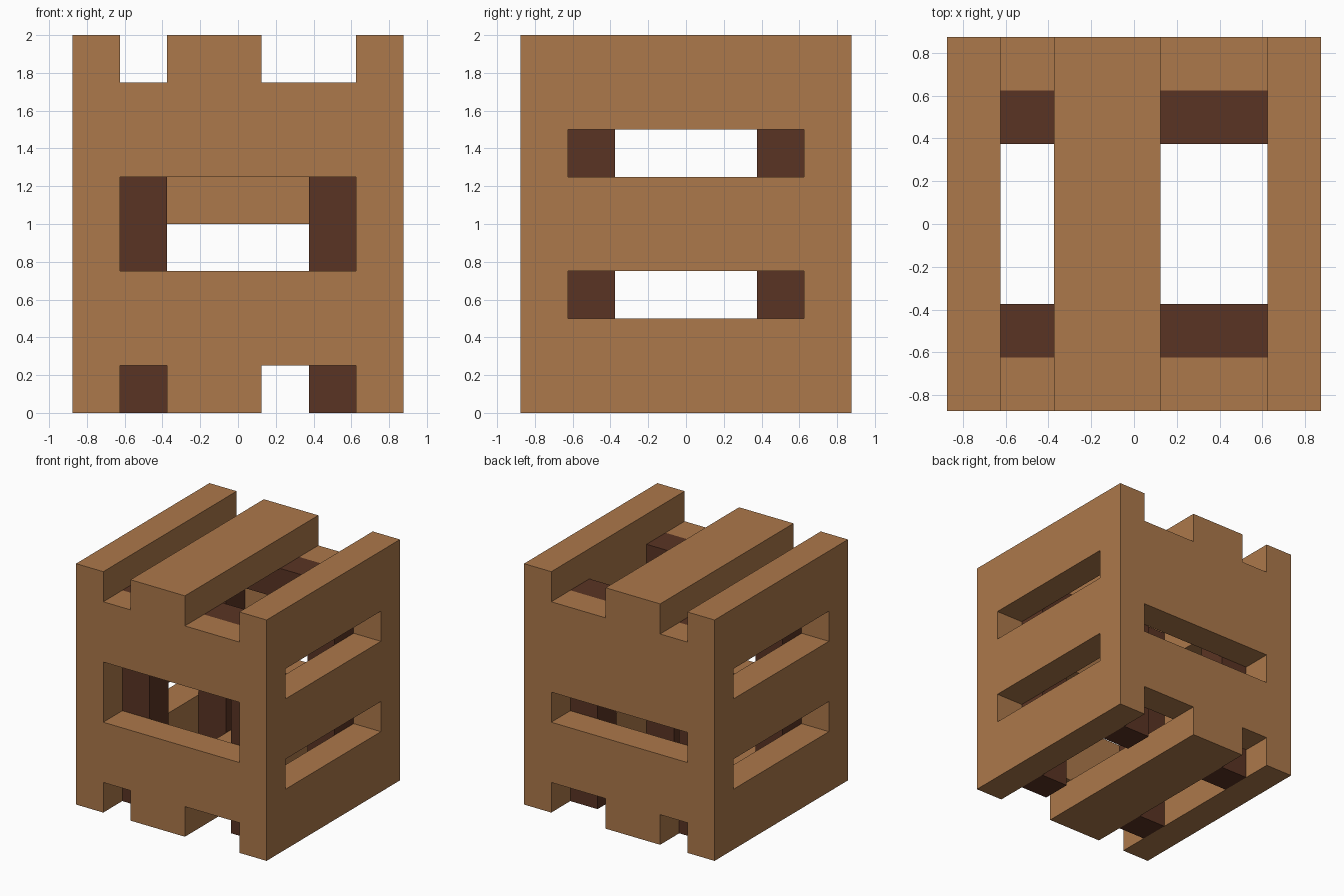
import bpy
import bmesh

cube = bpy.data.objects.get("Cube")
if cube:
    bpy.data.objects.remove(cube, do_unlink=True)


def material(name, rgb):
    m = bpy.data.materials.new(name)
    m.use_nodes = True
    m.diffuse_color = (*rgb, 1)
    m.node_tree.nodes["Principled BSDF"].inputs["Base Color"].default_value = (*rgb, 1)
    return m


light_wood = material("light wood", (0.413, 0.188, 0.069))
dark_wood = material("dark wood", (0.102, 0.034, 0.017))


def box(name, x, y, z, mat):
    """Box between the (low, high) limits on each axis."""
    bm = bmesh.new()
    bmesh.ops.create_cube(bm, size=1)
    for v in bm.verts:
        v.co = [lim[0] if c < 0 else lim[1] for c, lim in zip(v.co, (x, y, z))]
    mesh = bpy.data.meshes.new(name)
    bm.to_mesh(mesh)
    bm.free()
    mesh.materials.append(mat)
    ob = bpy.data.objects.new(name, mesh)
    bpy.context.collection.objects.link(ob)
    return ob


def boolean(target, other, operation):
    """Apply an exact boolean and discard the helper."""
    other.hide_render = True
    mod = target.modifiers.new(operation, 'BOOLEAN')
    mod.operation = operation
    mod.solver = 'EXACT'
    mod.object = other
    bpy.context.view_layer.objects.active = target
    bpy.ops.object.modifier_apply(modifier=mod.name)
    bpy.data.objects.remove(other, do_unlink=True)


OUT, IN, POST = 0.875, 0.625, 0.375   # outer wall, inner wall, inner side of posts
FULL = (-1, 1)
SPAN = (-IN, IN)

# Hollow outer case
case = box("outer_case", (-OUT, OUT), (-OUT, OUT), (0, 2), light_wood)
cuts = [
    (SPAN, SPAN, (0.25, 1.75)),        # cavity
    (SPAN, (-1, -0.5), (0.75, 1.25)),  # tall front slot
    (SPAN, (0.5, 1), (0.75, 1.0)),     # low back slot
    (FULL, SPAN, (0.5, 0.75)),         # lower side slots
    (FULL, SPAN, (1.25, 1.5)),         # upper side slots
]
# Narrow and wide channels across the top and bottom
for x in ((-0.625, -0.375), (0.125, 0.625)):
    cuts += [(x, FULL, (1.75, 2.25)), (x, FULL, (-0.25, 0.25))]
for limits in cuts:
    boolean(case, box("cutter", *limits, light_wood), 'DIFFERENCE')

# Two inner frames: a pair of posts joined by a top rail
for name, y in (("front_inner_frame", (-IN, -POST)), ("back_inner_frame", (POST, IN))):
    frame = box(name, SPAN, y, (0, 1.75), dark_wood)
    boolean(frame, box("cutter", (-POST, POST), (-1, 1), (-0.25, 1.5), dark_wood), 'DIFFERENCE')
